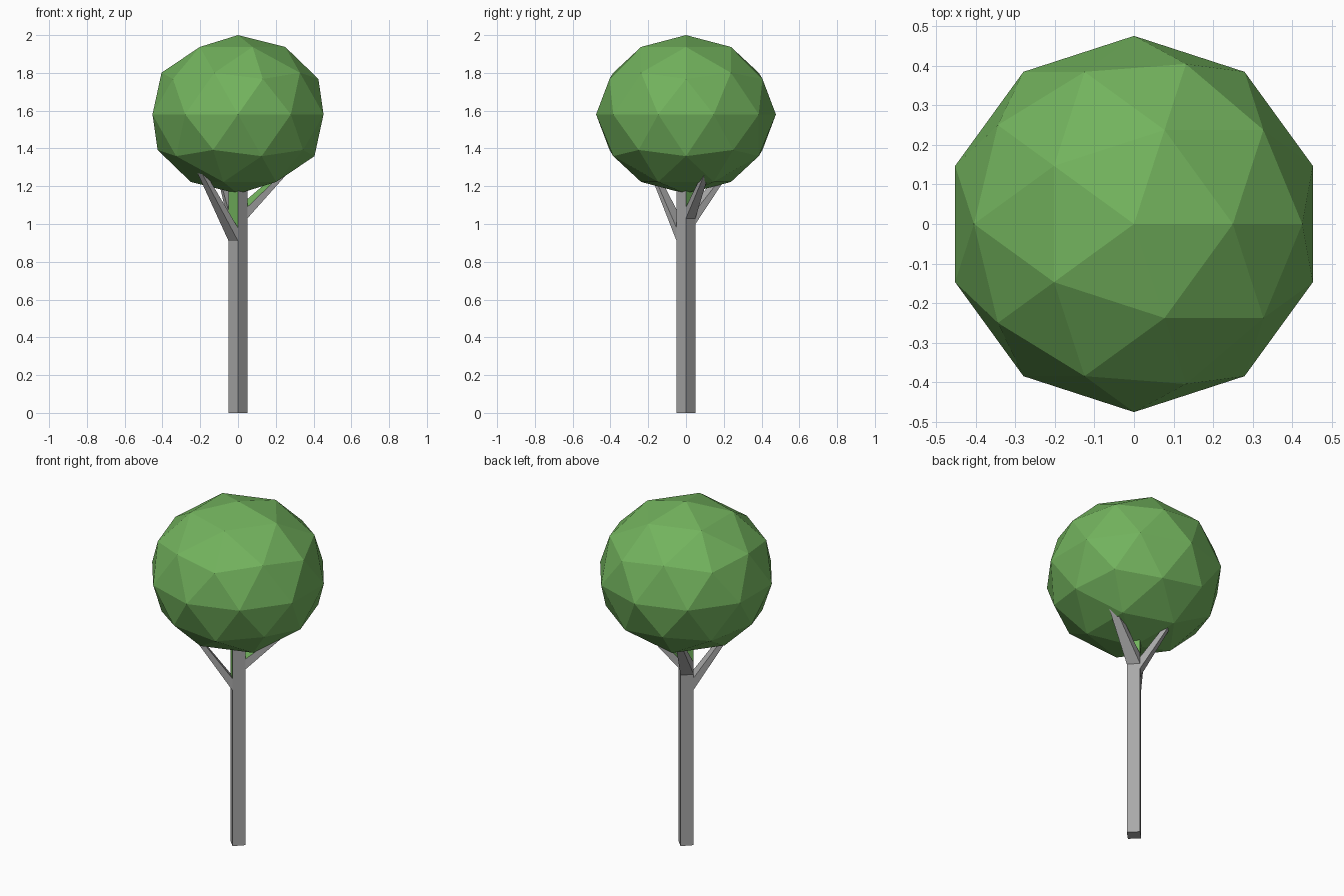
import bpy, bmesh
from mathutils import Vector

if "Cube" in bpy.data.objects:
    bpy.data.objects.remove(bpy.data.objects["Cube"])

green = bpy.data.materials.new("leaf_green")
green.diffuse_color = (0.17, 0.45, 0.11, 1)
green.use_nodes = True
green.node_tree.nodes["Principled BSDF"].inputs["Base Color"].default_value = green.diffuse_color
grey = bpy.data.materials.new("bark_grey")
grey.diffuse_color = (0.4, 0.4, 0.4, 1)
grey.use_nodes = True
grey.node_tree.nodes["Principled BSDF"].inputs["Base Color"].default_value = grey.diffuse_color


def finish(name, bm):
    me = bpy.data.meshes.new(name)
    bm.normal_update()
    bm.to_mesh(me)
    bm.free()
    me.materials.append(grey)
    me.materials.append(green)
    ob = bpy.data.objects.new(name, me)
    bpy.context.collection.objects.link(ob)
    return ob


# Crown: slightly flattened low-poly ball
bpy.ops.mesh.primitive_ico_sphere_add(subdivisions=2, radius=1, location=(0, 0, 1.58))
crown = bpy.context.object
crown.name = "crown"
crown.scale = (0.476, 0.476, 0.42)
crown.data.materials.append(green)

# Trunk: square post turned 45 degrees; leaf-coloured above each branch
R, TOP = 0.05, 1.2
corners = [(R, 0), (0, R), (-R, 0), (0, -R)]
# side index: branch bottom z, branch top z, tip centre
branches = {
    0: ("back_right_branch", 1.03, 1.09, (0.25, 0.11, 1.28)),
    1: ("back_left_branch", 1.0, 1.07, (-0.095, 0.20, 1.26)),
    2: ("front_left_branch", 0.91, 0.98, (-0.21, -0.185, 1.30)),
}
bm = bmesh.new()
for i in range(4):
    a, b = corners[i], corners[(i + 1) % 4]
    split = branches[i][2] if i in branches else TOP
    for lo, hi, mat in ((0, split, 0), (split, TOP, 1)):
        if hi > lo:
            pts = [(*a, lo), (*b, lo), (*b, hi), (*a, hi)]
            bm.faces.new([bm.verts.new(p) for p in pts]).material_index = mat
for z, order in ((0, corners[::-1]), (TOP, corners)):
    bm.faces.new([bm.verts.new((*c, z)) for c in order])
bmesh.ops.remove_doubles(bm, verts=bm.verts, dist=1e-5)
finish("trunk", bm)

# Branches: tapered limbs growing from the trunk faces into the crown
for i, (name, lo, hi, tip) in branches.items():
    a, b = corners[i], corners[(i + 1) % 4]
    base = [Vector(p) for p in ((*a, lo), (*b, lo), (*b, hi), (*a, hi))]
    mid = sum(base, Vector()) / 4
    bm = bmesh.new()
    v0 = [bm.verts.new(p) for p in base]
    v1 = [bm.verts.new(Vector(tip) + (p - mid) * 0.45) for p in base]
    bm.faces.new(v0[::-1])
    bm.faces.new(v1)
    for k in range(4):
        n = (k + 1) % 4
        f = bm.faces.new((v0[k], v0[n], v1[n], v1[k]))
        if i == 0 and k == 2:
            f.material_index = 1
    finish(name, bm)
